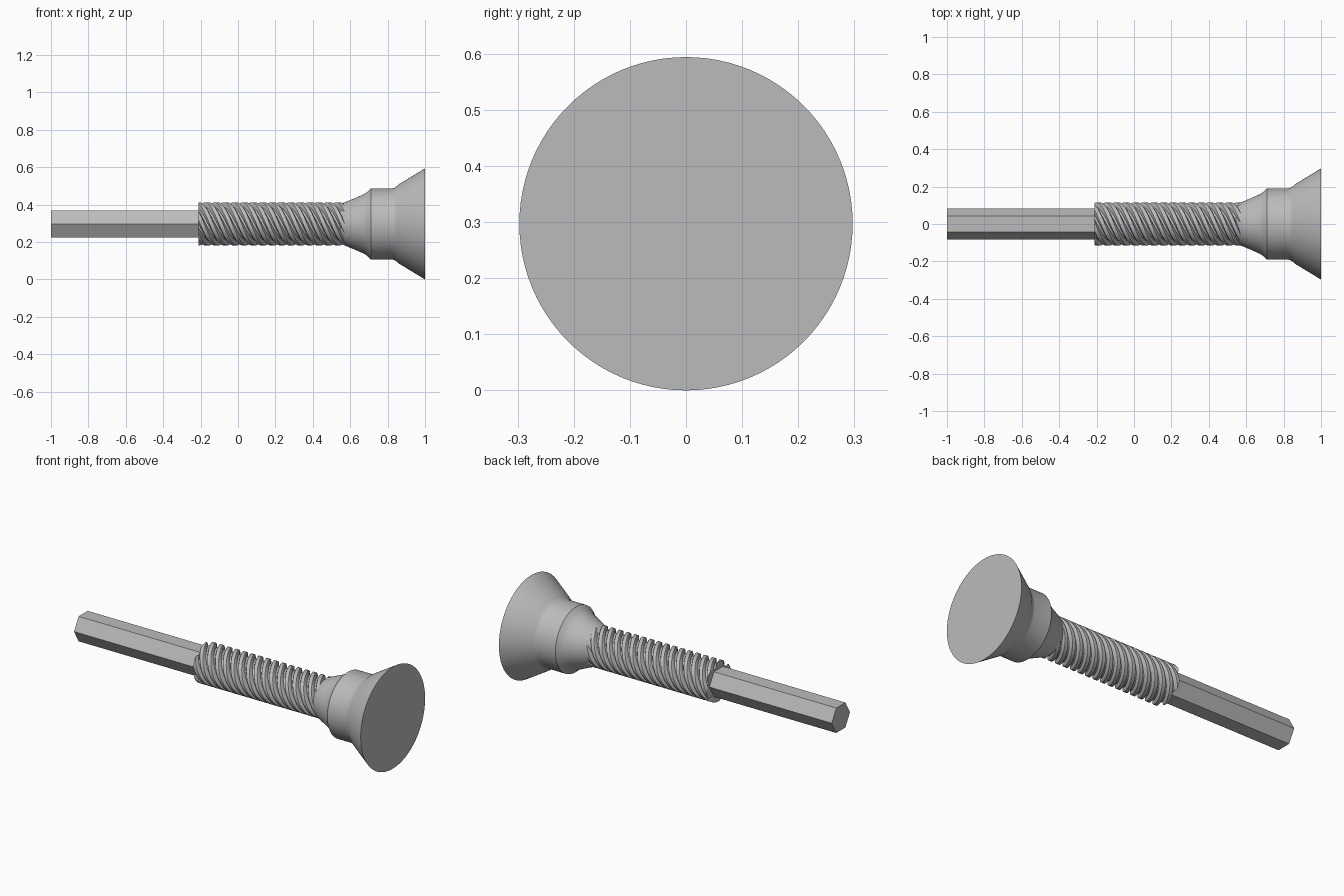
import bpy, bmesh
from math import radians, sin, cos, tau

if "Cube" in bpy.data.objects:
    bpy.data.objects.remove(bpy.data.objects["Cube"], do_unlink=True)

AXIS_Z = 0.297

steel = bpy.data.materials.new("plain grey metal")
steel.use_nodes = True
grey = (0.5, 0.5, 0.5, 1)
steel.diffuse_color = grey
steel.node_tree.nodes["Principled BSDF"].inputs["Base Color"].default_value = grey


def ring(x, radii, turn=0.0):
    """Closed cross-section around the x axis, one radius per point."""
    n = len(radii)
    return [(x, r * cos(tau * i / n + turn), AXIS_Z + r * sin(tau * i / n + turn))
            for i, r in enumerate(radii)]


def loft(name, rings, angle=30):
    """Skin a row of rings and cap both ends."""
    bm = bmesh.new()
    rows = [[bm.verts.new(p) for p in r] for r in rings]
    n = len(rows[0])
    for a, b in zip(rows, rows[1:]):
        for i in range(n):
            j = (i + 1) % n
            bm.faces.new((a[i], a[j], b[j], b[i]))
    bm.faces.new(rows[0])
    bm.faces.new(rows[-1])
    bmesh.ops.recalc_face_normals(bm, faces=bm.faces)
    mesh = bpy.data.meshes.new(name)
    bm.to_mesh(mesh)
    bm.free()
    mesh.materials.append(steel)
    obj = bpy.data.objects.new(name, mesh)
    bpy.context.collection.objects.link(obj)
    bpy.ops.object.select_all(action="DESELECT")
    obj.select_set(True)
    bpy.context.view_layer.objects.active = obj
    bpy.ops.object.shade_smooth_by_angle(angle=radians(angle))
    return obj


# Hexagonal drive shaft, flats on top and bottom
loft("hex_shaft", [ring(x, [0.084] * 6) for x in (-1.0, -0.15)])

# Multi-start worm: a lobed section twisted along the axis
STARTS, LEAD, STEPS = 6, 0.3, 150
X0, X1 = -0.21, 0.61
CREST, ROOT = 0.115, 0.093
lobe = [ROOT] * 4 + [0.109] + [CREST] * 6 + [0.109]
worm = []
for s in range(STEPS + 1):
    x = X0 + (X1 - X0) * s / STEPS
    worm.append(ring(x, lobe * STARTS, tau * (x - X0) / LEAD))
loft("worm_thread", worm, 35)

# Turned head: run-out cone, collar, fillet and flared end
profile = [(0.545, 0.093), (0.57, 0.115), (0.63, 0.14), (0.675, 0.16),
           (0.69, 0.17), (0.71, 0.19), (0.82, 0.19), (0.835, 0.193),
           (0.848, 0.201), (0.86, 0.212), (1.0, 0.297)]
loft("flared_head", [ring(x, [r] * 96) for x, r in profile], 25)
